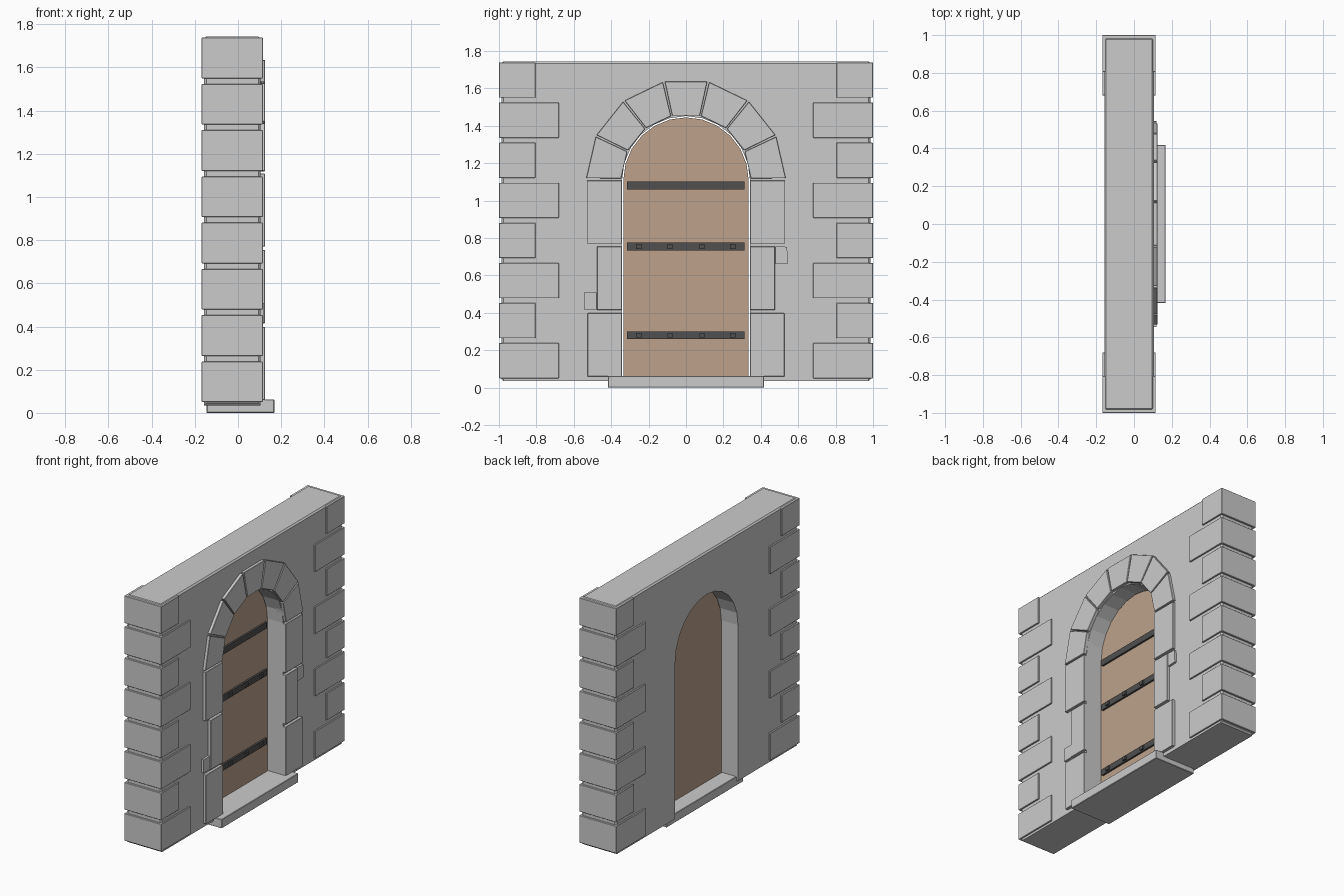
import bpy, bmesh
from math import sin, cos, pi

if "Cube" in bpy.data.objects:
    bpy.data.objects.remove(bpy.data.objects["Cube"])

SPRING = 1.11  # height where the arch starts


def material(name, rgb):
    m = bpy.data.materials.new(name)
    m.diffuse_color = (*rgb, 1)
    m.use_nodes = True
    m.node_tree.nodes["Principled BSDF"].inputs["Base Color"].default_value = m.diffuse_color
    return m


WOOD = material("wood", (0.51, 0.36, 0.26))
IRON = material("iron", (0.08, 0.08, 0.08))


def prism(name, pts, x0, x1, mat=None, bevel=0.0, bevel_test=None):
    """Extrude a (y, z) outline from x0 to x1."""
    bm = bmesh.new()
    face = bm.faces.new([bm.verts.new((x0, y, z)) for y, z in pts])
    ext = bmesh.ops.extrude_face_region(bm, geom=[face])
    moved = [g for g in ext["geom"] if isinstance(g, bmesh.types.BMVert)]
    bmesh.ops.translate(bm, verts=moved, vec=(x1 - x0, 0, 0))
    bmesh.ops.recalc_face_normals(bm, faces=bm.faces)
    if bevel:
        edges = [e for e in bm.edges if not bevel_test or all(bevel_test(v.co) for v in e.verts)]
        bmesh.ops.bevel(bm, geom=edges, offset=bevel, segments=1, affect='EDGES')
    me = bpy.data.meshes.new(name)
    bm.to_mesh(me)
    bm.free()
    ob = bpy.data.objects.new(name, me)
    bpy.context.collection.objects.link(ob)
    if mat:
        me.materials.append(mat)
    return ob


def box(name, x, y, z, mat=None, bevel=0.0):
    return prism(name, [(y[0], z[0]), (y[1], z[0]), (y[1], z[1]), (y[0], z[1])],
                 x[0], x[1], mat, bevel)


def arch(r, bottom, n=12):
    """Round-topped outline, from lower right over the top to lower left."""
    arc = [(r * cos(pi * i / n), SPRING + r * sin(pi * i / n)) for i in range(n + 1)]
    return [(r, bottom)] + arc + [(-r, bottom)]


# Wall with arched opening, outer edges softened
outline = [(-0.987, 0.035), (-0.987, 1.743), (0.987, 1.743), (0.987, 0.035)] + arch(0.342, 0.035)
prism("wall", outline, -0.157, 0.105, bevel=0.01, bevel_test=lambda c: abs(c.y) > 0.9)

# Corner stones, alternating long and short
for side in (-1, 1):
    for i in range(8):
        inner = 0.68 if i % 2 == 0 else 0.805
        z = 0.05 + i * 0.2143
        box("corner_stone", (-0.168, 0.115), sorted((side * inner, side)), (z, z + 0.188), bevel=0.002)

# Jamb stones beside the door
for side in (-1, 1):
    for z0, z1, outer in ((0.06, 0.398, 0.527), (0.415, 0.755, 0.475), (0.77, 1.108, 0.53)):
        box("jamb_stone", (0.06, 0.125), sorted((side * 0.342, side * outer)), (z0, z1), bevel=0.002)

# Small filler stones
box("filler_stone_left", (0.06, 0.12), (-0.545, -0.478), (0.418, 0.51))
prism("filler_stone_right", [(0.478, 0.662), (0.545, 0.665), (0.54, 0.753), (0.478, 0.755)], 0.06, 0.12)

# Seven wedge stones over the arch
for i in range(7):
    a, b = pi * i / 7 + 0.01, pi * (i + 1) / 7 - 0.01
    pts = [(r * cos(t), SPRING + 0.005 + r * sin(t))
           for r, t in ((0.347, a), (0.533, a), (0.533, b), (0.347, b))]
    prism("arch_stone", pts, 0.06, 0.125, bevel=0.002)

# Door, iron straps and bolts
prism("door", arch(0.335, 0.055), -0.035, -0.01, WOOD)
for z in (0.28, 0.755, 1.08):
    box("door_strap", (-0.015, 0.003), (-0.315, 0.312), (z - 0.021, z + 0.021), IRON)
    if z < 1:
        for y in (-0.253, -0.086, 0.086, 0.25):
            box("strap_bolt", (0.0, 0.013), (y - 0.014, y + 0.014), (z - 0.013, z + 0.013), IRON)

# Doorstep
box("doorstep", (-0.145, 0.168), (-0.418, 0.418), (0.0, 0.062), bevel=0.003)
